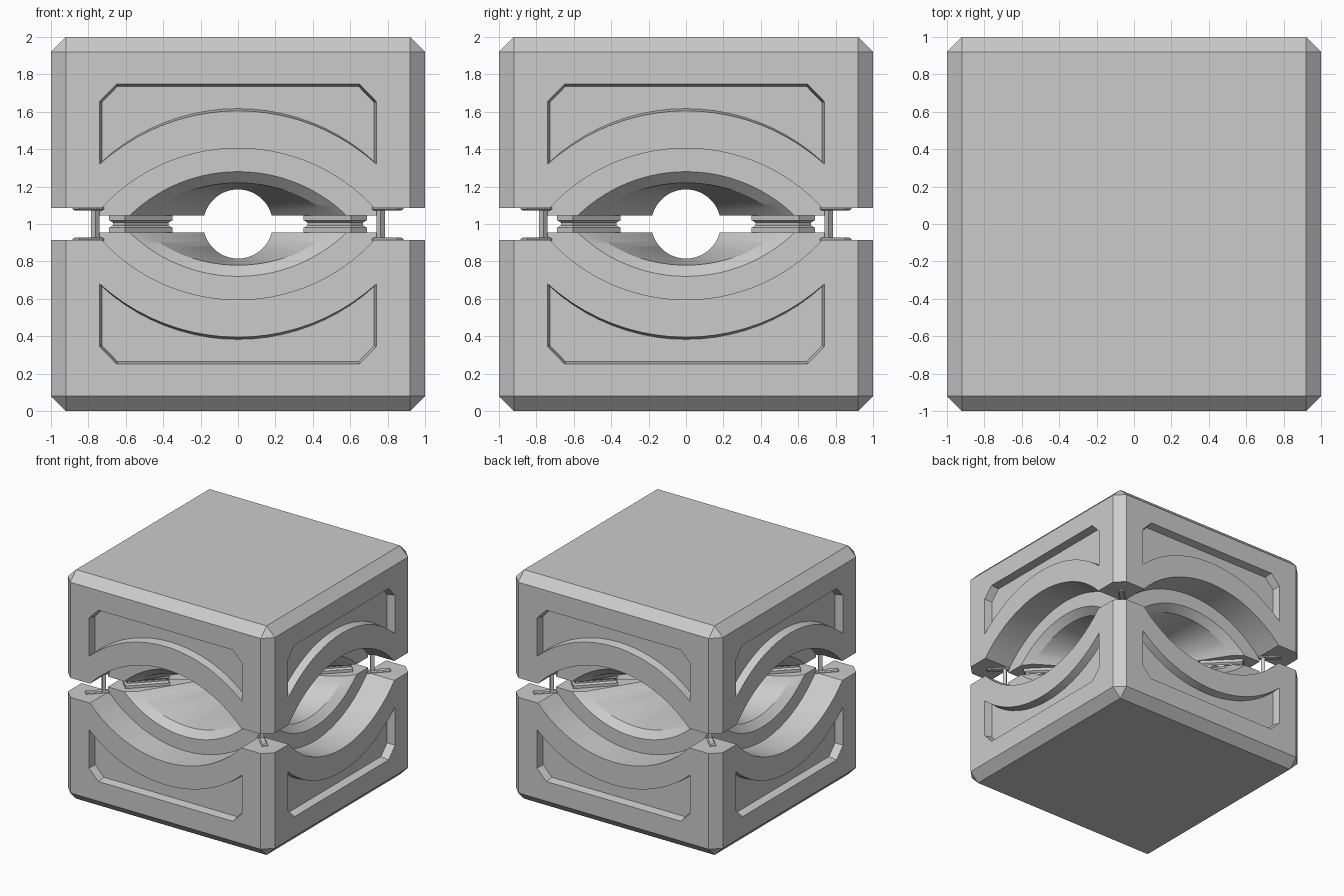
import bpy, bmesh, math
from mathutils import Matrix

if "Cube" in bpy.data.objects:
    bpy.data.objects.remove(bpy.data.objects["Cube"])

def finish(name, bm):
    bmesh.ops.recalc_face_normals(bm, faces=bm.faces)
    me = bpy.data.meshes.new(name)
    bm.to_mesh(me)
    bm.free()
    ob = bpy.data.objects.new(name, me)
    bpy.context.collection.objects.link(ob)
    return ob

def loft(name, loops, turn=0.0, shift=(0, 0, 0)):
    """Closed solid through equal-length loops, moved then turned about z."""
    bm = bmesh.new()
    rings = [[bm.verts.new(p) for p in loop] for loop in loops]
    n = len(rings[0])
    for a, b in zip(rings, rings[1:]):
        for i in range(n):
            bm.faces.new((a[i], a[(i + 1) % n], b[(i + 1) % n], b[i]))
    bm.faces.new(rings[0])
    bm.faces.new(rings[-1])
    bm.transform(Matrix.Rotation(turn, 4, 'Z') @ Matrix.Translation(shift))
    return finish(name, bm)

def arc(w, z0, peak, n=20):
    """Circular arc from (-w, z0) over (0, peak) to (w, z0)."""
    h = peak - z0
    r = (w * w + h * h) / (2 * h)
    a = math.asin(min(1, w / r))
    return [(r * math.sin(-a + 2 * a * i / n), peak - r + r * math.cos(-a + 2 * a * i / n))
            for i in range(n + 1)]

def at(y, pts):
    return [(x, y, z) for x, z in pts]

def cut(ob, cutter):
    m = ob.modifiers.new("cut", 'BOOLEAN')
    m.operation, m.solver, m.object = 'DIFFERENCE', 'EXACT', cutter
    bpy.context.view_layer.objects.active = ob
    bpy.ops.object.modifier_apply(modifier=m.name)
    bpy.data.objects.remove(cutter)

def smooth(ob):
    bpy.ops.object.select_all(action='DESELECT')
    ob.select_set(True)
    bpy.context.view_layer.objects.active = ob
    bpy.ops.object.shade_smooth_by_angle(angle=math.radians(22))

def mirror_down(ob, name):
    """Copy of a part reflected through the plane z = 1."""
    bm = bmesh.new()
    bm.from_mesh(ob.data)
    for v in bm.verts:
        v.co.z = 2 - v.co.z
    bmesh.ops.reverse_faces(bm, faces=bm.faces)
    return finish(name, bm)

# Upper half: chamfered cube with the lower part cut away
bm = bmesh.new()
bmesh.ops.create_cube(bm, size=2, matrix=Matrix.Translation((0, 0, 1)))
bmesh.ops.bevel(bm, geom=bm.edges[:], offset=0.08, segments=1, affect='EDGES')
upper = finish("upper_half", bm)
bm = bmesh.new()
bmesh.ops.create_cube(bm, size=3, matrix=Matrix.Translation((0, 0, 1.045 - 1.5)))
cut(upper, finish("cutter", bm))

# Stepped arches and recessed panels on the four sides
step = [(-1.3, 0.98), (-1.3, 1.085)] + arc(0.73, 1.085, 1.405) + [(1.3, 1.085), (1.3, 0.98)]

def panel(s):
    return ([(-0.74 + s, 1.655 - s / 2), (-0.65 + s / 2, 1.748 - s),
             (0.65 - s / 2, 1.748 - s), (0.74 - s, 1.655 - s / 2)]
            + arc(0.74 - s, 1.32 + s * 1.2, 1.605 + s)[::-1])

for k in range(4):
    t = k * math.pi / 2
    cut(upper, loft("cutter", [at(-1.3, step), at(-0.74, step)], t))
    cut(upper, loft("cutter", [at(-1.07, panel(-0.012)), at(-0.93, panel(0.012))], t))

# Two crossing tunnels that narrow to a round bore
def section(w, peak):
    return arc(w, 1.045, peak, 28) + [(w, 0.95), (-w, 0.95)]

half = [(0.76, 0.607, 1.30), (0.68, 0.50, 1.22), (0.18, 0.18, 1.185)]
stations = [(-y, w, p) for y, w, p in half] + half[::-1]
for k in range(2):
    cut(upper, loft("cutter", [at(y, section(w, p)) for y, w, p in stations], k * math.pi / 2))
smooth(upper)
smooth(mirror_down(upper, "lower_half"))

# Contact pads, corner plates and posts on the diagonals
def rect(l, w, z):
    return [(-l / 2, -w / 2, z), (l / 2, -w / 2, z), (l / 2, w / 2, z), (-l / 2, w / 2, z)]

for k in range(4):
    t = math.pi / 4 + k * math.pi / 2
    r2 = math.sqrt(2)
    pad = loft("upper_pad", [rect(.36, .12, 1.05), rect(.36, .12, 1.02),
                             rect(.33, .09, 1.008), rect(.33, .09, 1.001)], t, (0.52 * r2, 0, 0))
    mirror_down(pad, "lower_pad")
    plate = loft("upper_corner_plate", [rect(.19, .05, 1.09), rect(.19, .05, 1.08),
                                        rect(.17, .035, 1.072)], t, (0.80 * r2, 0, 0))
    mirror_down(plate, "lower_corner_plate")
    loft("corner_post", [rect(.032, .032, 0.91), rect(.032, .032, 1.09)], t, (0.762 * r2, 0, 0))
